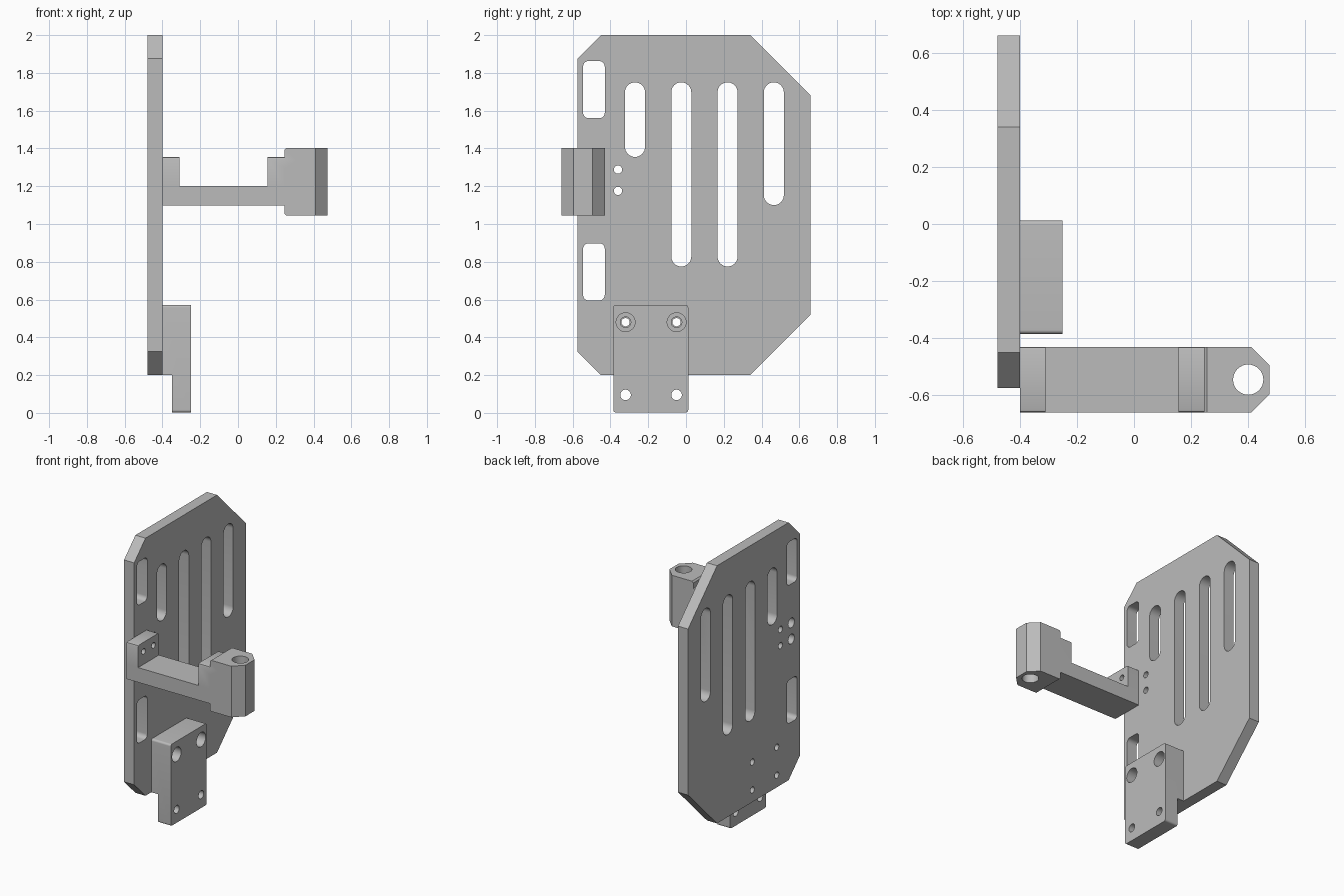
import bpy, bmesh, math
from mathutils import Vector

old = bpy.data.objects.get("Cube")
if old:
    bpy.data.objects.remove(old, do_unlink=True)

grey = bpy.data.materials.new("plain grey")
grey.use_nodes = True
colour = (0.5, 0.5, 0.5, 1)
grey.diffuse_color = colour
grey.node_tree.nodes["Principled BSDF"].inputs["Base Color"].default_value = colour


def prism(name, points, axis, lo, hi):
    """Extrude a 2D outline along an axis between lo and hi."""
    place = {"x": lambda u, v, w: (w, u, v),
             "y": lambda u, v, w: (u, w, v),
             "z": lambda u, v, w: (u, v, w)}[axis]
    bm = bmesh.new()
    face = bm.faces.new([bm.verts.new(place(u, v, lo)) for u, v in points])
    out = bmesh.ops.extrude_face_region(bm, geom=[face])
    moved = [g for g in out["geom"] if isinstance(g, bmesh.types.BMVert)]
    bmesh.ops.translate(bm, verts=moved, vec=Vector(place(0, 0, hi - lo)))
    bmesh.ops.recalc_face_normals(bm, faces=bm.faces[:])
    mesh = bpy.data.meshes.new(name)
    bm.to_mesh(mesh)
    bm.free()
    mesh.materials.append(grey)
    obj = bpy.data.objects.new(name, mesh)
    bpy.context.collection.objects.link(obj)
    return obj


def rounded(u0, u1, v0, v1, r, steps=8):
    """Rectangle outline with round corners."""
    corners = [(u1 - r, v1 - r), (u0 + r, v1 - r), (u0 + r, v0 + r), (u1 - r, v0 + r)]
    pts = []
    for q, (cu, cv) in enumerate(corners):
        for i in range(steps + 1):
            a = (q + i / steps) * math.pi / 2
            p = (cu + r * math.cos(a), cv + r * math.sin(a))
            if not pts or math.dist(p, pts[-1]) > 1e-5:
                pts.append(p)
    if math.dist(pts[0], pts[-1]) < 1e-5:
        pts.pop()
    return pts


def circle(u, v, r, n=32):
    return [(u + r * math.cos(2 * math.pi * i / n), v + r * math.sin(2 * math.pi * i / n))
            for i in range(n)]


def combine(obj, operation, others):
    """Apply a boolean with each helper, then discard the helper."""
    for other in others:
        other.hide_render = True
        mod = obj.modifiers.new("boolean", "BOOLEAN")
        mod.operation, mod.solver, mod.object = operation, "EXACT", other
        bpy.context.view_layer.objects.active = obj
        bpy.ops.object.modifier_apply(modifier=mod.name)
        bpy.data.objects.remove(other, do_unlink=True)


def cut(obj, outlines, axis, lo, hi):
    combine(obj, "DIFFERENCE", [prism("cutter", o, axis, lo, hi) for o in outlines])


# Chamfered plate with slots, windows and screw holes
plate = prism("plate", [(-.575, .325), (-.45, .2), (.34, .2), (.66, .52), (.66, 1.68),
                        (.34, 2), (-.45, 2), (-.575, 1.875)], "x", -.478, -.4)
slots = [(-.27, 1.355), (-.025, .775), (.22, .775), (.465, 1.1)]
holes = [rounded(y - .053, y + .053, bottom, 1.75, .0529) for y, bottom in slots]
holes += [rounded(-.545, -.43, z, z + .303, .03) for z in (.595, 1.56)]
for z in (1.175, 1.288):
    holes += [circle(-.36, z, .022), circle(-.48, z, .034)]
holes += [circle(y, z, .022) for y in (-.32, -.05) for z in (.285, .48)]
cut(plate, holes, "x", -.6, -.3)

# Stepped lower block with counterbored upper holes
block = prism("lower_block", rounded(-.385, .012, .002, .572, .014), "x", -.4, -.25)
cut(block, [[(-.5, -.1), (.1, -.1), (.1, .2), (-.5, .2)]], "x", -.5, -.35)
cut(block, [circle(y, z, .028) for y in (-.32, -.05) for z in (.095, .48)], "x", -.6, -.1)
cut(block, [circle(y, .48, .05) for y in (-.32, -.05)], "x", -.32, -.1)

# Arm: bar with an upright tab at each end
arm = prism("arm", [(-.4, 1.097), (.3, 1.097), (.3, 1.2), (-.4, 1.2)], "y", -.66, -.43)
tab_outline = [(-.66, 1.097), (-.43, 1.097), (-.43, 1.343), (-.433, 1.351), (-.441, 1.354),
               (-.649, 1.354), (-.657, 1.351), (-.66, 1.343)]
combine(arm, "UNION", [prism("tab", tab_outline, "x", a, b)
                       for a, b in ((-.4, -.31), (.155, .3))])
cut(arm, [circle(y, 1.29, .02) for y in (-.6, -.49)], "x", -.5, -.25)

# Head with chamfered nose and vertical bore
head = prism("head", [(.245, -.66), (.41, -.66), (.475, -.595), (.475, -.495),
                      (.41, -.43), (.245, -.43)], "z", 1.045, 1.402)
combine(head, "INTERSECT", [prism("envelope", [
    (.255, 1.045), (.6, 1.045), (.6, 1.402), (.255, 1.402), (.245, 1.392), (.245, 1.055)],
    "y", -.8, -.3)])
combine(arm, "UNION", [head])
cut(arm, [circle(.4, -.545, .053)], "z", .9, 1.6)

# Smooth bores, crisp edges
bpy.ops.object.select_all(action="DESELECT")
for part in (plate, block, arm):
    part.select_set(True)
bpy.context.view_layer.objects.active = plate
bpy.ops.object.shade_smooth_by_angle(angle=math.radians(25))
